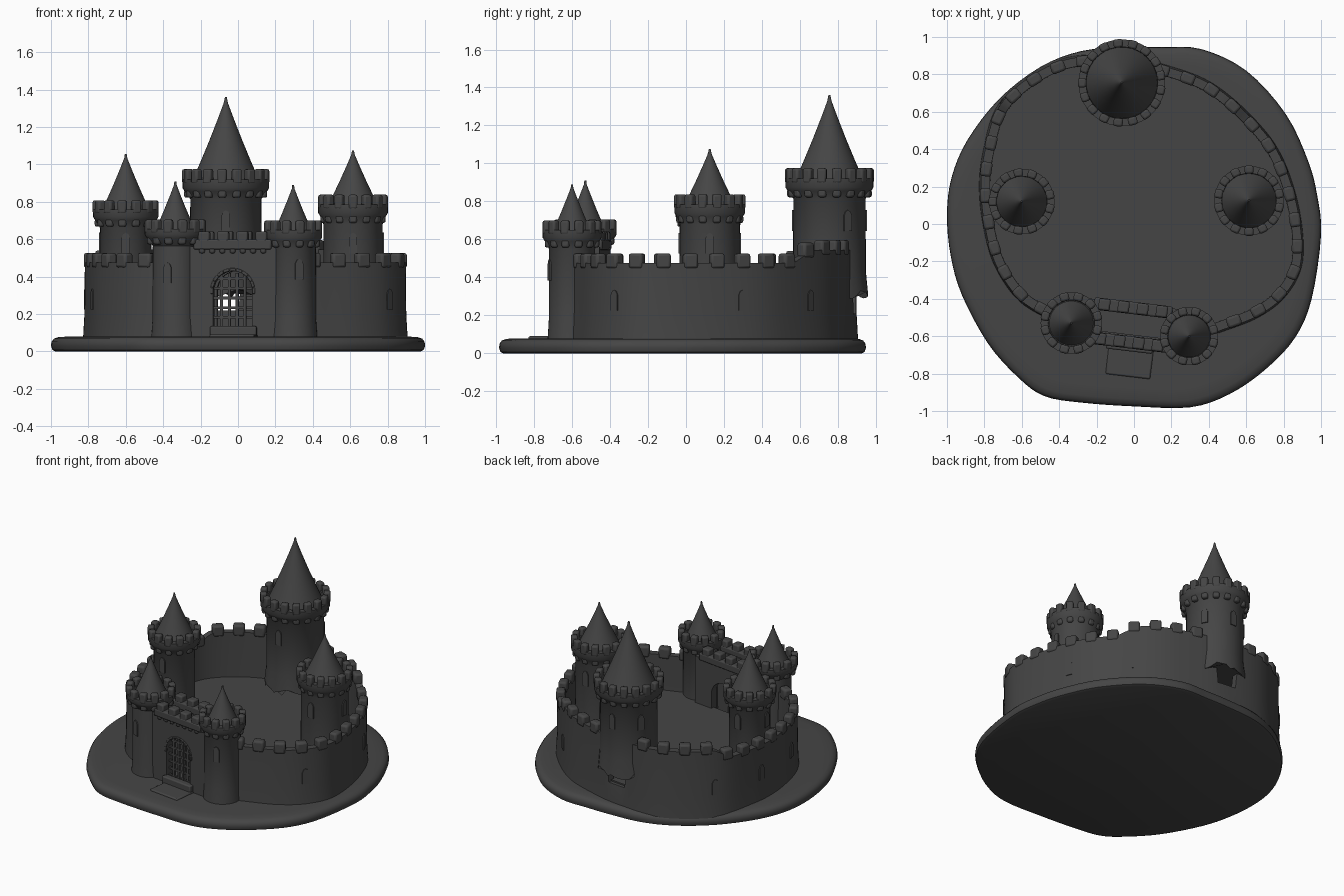
import bpy, bmesh, math, random
from mathutils import Matrix, Vector

if "Cube" in bpy.data.objects:
    bpy.data.objects.remove(bpy.data.objects["Cube"])

random.seed(4)
stone = bpy.data.materials.new("dark grey stone")
stone.diffuse_color = (0.06, 0.06, 0.06, 1)
stone.use_nodes = True
stone.node_tree.nodes["Principled BSDF"].inputs["Base Color"].default_value = stone.diffuse_color


def finish(bm, name, bevel=0):
    """Turn a bmesh into an object, smooth with sharp edges kept."""
    bmesh.ops.recalc_face_normals(bm, faces=bm.faces)
    for f in bm.faces:
        f.smooth = True
    for e in bm.edges:
        e.smooth = e.calc_face_angle(0) < math.radians(38)
    me = bpy.data.meshes.new(name)
    bm.to_mesh(me)
    bm.free()
    me.materials.append(stone)
    ob = bpy.data.objects.new(name, me)
    bpy.context.collection.objects.link(ob)
    if bevel:
        m = ob.modifiers.new("soft_edges", 'BEVEL')
        m.width, m.segments = bevel, 2
    return ob


def box(bm, c, s, ang=0):
    mat = Matrix.Translation(c) @ Matrix.Rotation(ang, 4, 'Z') @ Matrix.Diagonal((*s, 1))
    bmesh.ops.create_cube(bm, size=1, matrix=mat)


def spline(pts, n, closed=False):
    """Catmull-Rom curve through 2D points."""
    out, k = [], len(pts)
    P = [Vector(p) for p in pts]
    for i in range(k if closed else k - 1):
        get = (lambda j: P[j % k]) if closed else (lambda j: P[max(0, min(k - 1, j))])
        a, b, c, d = (get(i + o) for o in (-1, 0, 1, 2))
        for s in range(n):
            t = s / n
            out.append(0.5 * (2 * b + (c - a) * t + (2 * a - 5 * b + 4 * c - d) * t * t
                              + (3 * b - a - 3 * c + d) * t ** 3))
    if not closed:
        out.append(P[-1])
    return out


def skin(bm, rings):
    """Bridge successive closed rings of coordinates and cap the ends."""
    vs = [[bm.verts.new(p) for p in r] for r in rings]
    n = len(vs[0])
    for a, b in zip(vs, vs[1:]):
        for i in range(n):
            bm.faces.new((a[i], a[(i + 1) % n], b[(i + 1) % n], b[i]))
    bm.faces.new(vs[0][::-1])
    bm.faces.new(vs[-1])


# Irregular round ground slab
outline = [(-.04, .945), (.15, .945), (.36, .935), (.6, .82), (.81, .59), (.93, .34), (.98, .15), (1, -.06),
           (.95, -.4), (.86, -.61), (.7, -.78), (.51, -.91), (.3, -.98), (0, -.975), (-.28, -.955),
           (-.48, -.92), (-.62, -.82), (-.78, -.64), (-.92, -.38), (-.98, -.17), (-1, .05), (-.975, .25),
           (-.89, .45), (-.72, .67), (-.5, .84), (-.28, .925)]
edge = spline(outline, 4, True)
bm = bmesh.new()
skin(bm, [[(p.x * s, p.y * s, z) for p in edge]
          for s, z in ((.975, 0), (.992, .008), (1, .03), (.997, .052), (.985, .068), (.96, .077), (.9, .08))])
finish(bm, "ground_slab")

# Curtain wall following a curved path
path = spline([(-.36, -.5), (-.48, -.46), (-.61, -.37), (-.72, -.2), (-.775, 0), (-.795, .2), (-.775, .38),
               (-.71, .6), (-.56, .755), (-.34, .86), (-.06, .865), (.19, .81), (.41, .72), (.62, .54),
               (.76, .35), (.85, .08), (.87, -.19), (.79, -.36), (.65, -.47), (.46, -.545), (.3, -.6)], 8)
MAIN = Vector((-.065, .755))


def wall_top(p):
    if p.y > .8 and abs(p.x - MAIN.x) < .1:      # gap behind the keep
        return .21
    t = max(0, min(1, (p.y - .55) / .1))
    return .475 + .07 * t


def tangent(i):
    return (path[min(i + 1, len(path) - 1)] - path[max(i - 1, 0)]).normalized()


bm = bmesh.new()
rings = []
for i, p in enumerate(path):
    t = tangent(i)
    n, h = Vector((-t.y, t.x)), wall_top(p)
    rings.append([(p.x + n.x * o, p.y + n.y * o, z) for o, z in
                  ((-.03, .06), (.034, .06), (.026, .2), (.024, h), (-.024, h), (-.026, .2))])
skin(bm, rings)
finish(bm, "curtain_wall")

# Raised courtyard floor enclosed by the wall
bm = bmesh.new()
yard = [(p.x, p.y) for p in path[6:-6]] + [(.3, -.5), (.15, -.47), (-.18, -.43), (-.34, -.43)]
skin(bm, [[(x, y, z) for x, y in yard] for z in (.06, .22)])
finish(bm, "courtyard_floor")

# Merlons spaced evenly along the wall
bm = bmesh.new()
run, nxt = 0, .14
for i in range(1, len(path)):
    seg = (path[i] - path[i - 1]).length
    while run + seg >= nxt:
        p = path[i - 1].lerp(path[i], (nxt - run) / seg)
        nxt += .142
        if (p - MAIN).length > .21:
            t = tangent(i)
            box(bm, (p.x, p.y, wall_top(p) + .012), (.078, .06, .08), math.atan2(t.y, t.x))
    run += seg
finish(bm, "wall_merlons", .014)


# Round towers with flared parapet and cone roof
def tower(name, x, y, z0, rb, rp, zf, zp, zt, rc, tip, n, jag=0):
    prof = [(rb * 1.06, z0), (rb, z0 + .12), (rb * .99, zf - .03), (rp - .012, zf + .01), (rp, zf + .03),
            (rp, zp), (rp - .04, zp), (rp - .042, zp - .03), (rc, zp - .03)]
    for k in (.25, .5, .75, .93):
        prof.append((rc * (1 - k) * (1 - .12 * k), zp - .03 + (tip - zp + .03) * k))
    prof.append((.005, tip))
    seg, rings = 40, []
    for j, (r, z) in enumerate(prof):
        rings.append([(x + r * math.cos(2 * math.pi * i / seg), y + r * math.sin(2 * math.pi * i / seg),
                       z + (random.uniform(-jag, jag) if j == 0 else 0)) for i in range(seg)])
    bm = bmesh.new()
    skin(bm, rings)
    finish(bm, name)
    bm = bmesh.new()
    w = 2 * math.pi * rp / n
    for i in range(n):
        a = 2 * math.pi * (i + .5) / n
        r = rp - .02
        box(bm, (x + r * math.cos(a), y + r * math.sin(a), (zp + zt) / 2 - .012),
            (.044, w * .58, zt - zp + .024), a)
        r = rp - .03                               # corbel under the parapet
        box(bm, (x + r * math.cos(a), y + r * math.sin(a), zf - .002), (.042, w * .5, .042), a)
    finish(bm, name + "_merlons", .011)


tower("keep_tower", MAIN.x, MAIN.y, .31, .192, .232, .845, .92, .975, .19, 1.36, 17, .025)
tower("left_tower", -.6, .12, .06, .138, .175, .69, .76, .808, .14, 1.055, 13)
tower("right_tower", .615, .125, .06, .16, .186, .71, .785, .838, .148, 1.075, 14)
tower("left_gate_tower", -.335, -.53, .06, .122, .164, .595, .655, .705, .118, .91, 12)
tower("right_gate_tower", .295, -.6, .06, .122, .155, .58, .65, .7, .112, .89, 12)

# Gatehouse, slightly turned so it joins both gate towers
turn = Matrix.Translation((-.025, -.62, 0)) @ Matrix.Rotation(-.12, 4, 'Z')


def arch_wall(bm, y, th, top):
    pts = [(-.105, .06), (-.25, .06), (-.25, top), (.25, top), (.25, .06), (.105, .06)]
    pts += [(.105 * math.cos(math.pi * k / 14), .325 + .105 * math.sin(math.pi * k / 14))
            for k in range(15)]
    skin(bm, [[(px, y + o, pz) for px, pz in pts] for o in (-th / 2, th / 2)])


bm = bmesh.new()
arch_wall(bm, 0, .06, .56)
arch_wall(bm, .17, .05, .56)
box(bm, (0, .085, .51), (.46, .17, .03))           # deck over the passage
bm.transform(turn)
finish(bm, "gatehouse")

bm = bmesh.new()
for y in (-.012, .172):
    box(bm, (0, y, .572), (.42, .066, .055))       # parapet band
    for k in range(4):
        box(bm, (-.155 + k * .103, y, .607), (.062, .062, .07))
for k in range(7):                                 # corbels on the front
    box(bm, (-.165 + k * .055, -.03, .542), (.03, .024, .035))
bm.transform(turn)
finish(bm, "gatehouse_parapet", .01)

# Portcullis grille
bm = bmesh.new()
for k in range(4):
    box(bm, (-.063 + k * .042, 0, .25), (.015, .016, .34))
for k in range(6):
    box(bm, (0, 0, .13 + k * .052), (.21, .014, .014))
bm.transform(turn)
finish(bm, "portcullis")

# Slim arch trim around the gate
bm = bmesh.new()
for k in range(11):
    a = math.pi * k / 10
    m = (Matrix.Translation((.112 * math.cos(a), -.028, .325 + .112 * math.sin(a)))
         @ Matrix.Rotation(-a, 4, 'Y') @ Matrix.Diagonal((.016, .014, .034, 1)))
    bmesh.ops.create_cube(bm, size=1, matrix=m)
bm.transform(turn)
finish(bm, "arch_trim", .004)

# Threshold step and entrance slab
bm = bmesh.new()
box(bm, (.005, -.035, .1), (.25, .05, .07))
box(bm, (.015, -.11, .08), (.24, .17, .022))
bm.transform(turn)
finish(bm, "entrance_step", .008)


# Arrow-slit plates on walls and towers
def slit(bm, x, y, z, ang, w=.045, h=.11):
    pts = [(-w / 2, -h / 2), (w / 2, -h / 2), (w / 2, h * .25), (w * .3, h * .43), (0, h / 2),
           (-w * .3, h * .43), (-w / 2, h * .25)]
    b = bmesh.new()
    skin(b, [[(o, px, pz) for px, pz in pts] for o in (-.004, .005)])
    b.transform(Matrix.Translation((x, y, z)) @ Matrix.Rotation(ang, 4, 'Z'))
    me = bpy.data.meshes.new("tmp")
    b.to_mesh(me)
    b.free()
    bm.from_mesh(me)
    bpy.data.meshes.remove(me)


bm = bmesh.new()
for cx, cy, r, z, angs in ((MAIN.x, MAIN.y, .192, .7, (-90, 30, 90, 150)),
                           (-.6, .12, .138, .58, (-90, 90, 180)), (.615, .125, .16, .58, (-90, 0, 90)),
                           (-.335, -.53, .122, .42, (-110,)), (.295, -.6, .122, .44, (-75,))):
    for d in angs:
        a = math.radians(d)
        slit(bm, cx + r * math.cos(a), cy + r * math.sin(a), z, a)
for i in (28, 44, 58, 100, 114, 136):              # slits along the curtain wall
    t = tangent(i)
    n = Vector((-t.y, t.x))
    p = path[i] + n * .026
    slit(bm, p.x, p.y, .28, math.atan2(n.y, n.x), .045, .11)
finish(bm, "arrow_slits")
